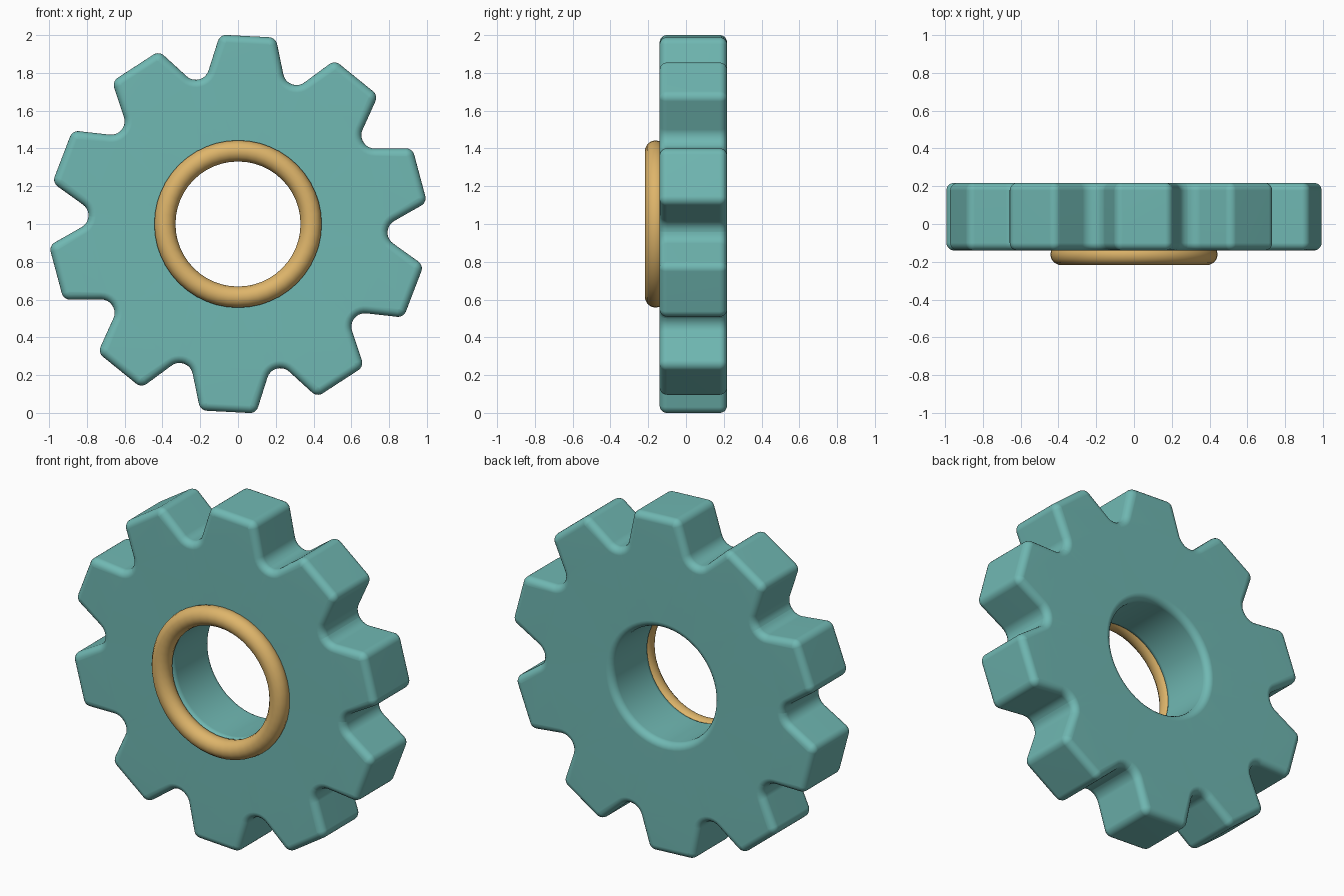
import bpy, bmesh, math
from mathutils import Vector

cube = bpy.data.objects.get("Cube")
if cube:
    bpy.data.objects.remove(cube)

TEETH = 10
FIRST = math.radians(87)      # direction of the top tooth
FRONT, BACK = -0.14, 0.2175   # wheel faces along y
ROUND = 0.04                  # edge rounding
STEPS = 5


def material(name, color):
    mat = bpy.data.materials.new(name)
    mat.use_nodes = True
    mat.diffuse_color = color
    bsdf = mat.node_tree.nodes["Principled BSDF"]
    bsdf.inputs["Base Color"].default_value = color
    bsdf.inputs["Roughness"].default_value = 0.6
    return mat


teal = material("teal", (0.162, 0.48, 0.45, 1))
gold = material("gold", (0.73, 0.46, 0.145, 1))


def polar(angle, radius, side=0.0):
    """Point at a radius along a direction, moved sideways."""
    along = Vector((math.cos(angle), math.sin(angle)))
    return along * radius + Vector((-along.y, along.x)) * side


def gear_corners():
    """Sharp corners with their fillet radius, counter-clockwise."""
    pitch = math.tau / TEETH
    corners = []
    for i in range(TEETH):
        a = FIRST + i * pitch
        corners += [(polar(a, 0.996, -0.148), 0.045),
                    (polar(a, 0.996, 0.148), 0.045),
                    (polar(a + pitch / 2, 0.793, -0.039), 0.07),
                    (polar(a + pitch / 2, 0.793, 0.039), 0.07)]
    return corners


def fillet(corners):
    """Round each corner; returns points with outward normals."""
    result = []
    for i, (p, r) in enumerate(corners):
        d1 = (p - corners[i - 1][0]).normalized()
        d2 = (corners[(i + 1) % len(corners)][0] - p).normalized()
        n1, n2 = Vector((d1.y, -d1.x)), Vector((d2.y, -d2.x))
        turn = math.atan2(d1.cross(d2), d1.dot(d2))
        sign = 1 if turn > 0 else -1
        start = p - d1 * r * math.tan(abs(turn) / 2)
        center = start - n1 * r * sign
        for k in range(STEPS + 1):
            t = turn * k / STEPS
            n = Vector((n1.x * math.cos(t) - n1.y * math.sin(t),
                        n1.x * math.sin(t) + n1.y * math.cos(t)))
            result.append((center + n * r * sign, n))
    return result


def rounded_wall(bm, outline):
    """Wall through the thickness with rounded rims; returns rim edges."""
    quarter = [(ROUND * (1 - math.sin(a)), ROUND * (1 - math.cos(a)))
               for a in (math.pi / 2 * k / STEPS for k in range(STEPS + 1))]
    levels = [(d, FRONT + h) for d, h in quarter]
    levels += [(d, BACK - h) for d, h in reversed(quarter)]
    rings = []
    for inset, y in levels:
        ring = []
        for p, n in outline:
            q = p - n * inset
            ring.append(bm.verts.new((q.x, y, q.y + 1)))
        rings.append(ring)
    count = len(outline)
    for lower, upper in zip(rings, rings[1:]):
        for i in range(count):
            j = (i + 1) % count
            bm.faces.new((lower[i], lower[j], upper[j], upper[i]))
    return [[bm.edges.get((ring[i - 1], ring[i])) for i in range(count)]
            for ring in (rings[0], rings[-1])]


# Toothed wheel with a round bore
bm = bmesh.new()
outer = rounded_wall(bm, fillet(gear_corners()))
bore = [(polar(math.tau * i / 64, 0.335), -polar(math.tau * i / 64, 1))
        for i in range(64)]
inner = rounded_wall(bm, bore)
for rim, hole in zip(outer, inner):
    bmesh.ops.triangle_fill(bm, edges=rim + hole, use_beauty=True)
bmesh.ops.recalc_face_normals(bm, faces=bm.faces)
mesh = bpy.data.meshes.new("gear_wheel")
bm.to_mesh(mesh)
bm.free()
wheel = bpy.data.objects.new("gear_wheel", mesh)
bpy.context.collection.objects.link(wheel)
mesh.materials.append(teal)

# Ring around the bore on the front
bpy.ops.mesh.primitive_torus_add(
    major_radius=0.387, minor_radius=0.056, major_segments=48,
    minor_segments=14, location=(0, -0.1615, 1),
    rotation=(math.pi / 2, 0, 0))
ring = bpy.context.object
ring.name = "front_ring"
ring.data.materials.append(gold)

# Smooth shading
for obj in (wheel, ring):
    bpy.ops.object.select_all(action='DESELECT')
    obj.select_set(True)
    bpy.context.view_layer.objects.active = obj
    bpy.ops.object.shade_smooth_by_angle(angle=math.radians(35))
weighted = wheel.modifiers.new("even_shading", 'WEIGHTED_NORMAL')
weighted.keep_sharp = True
